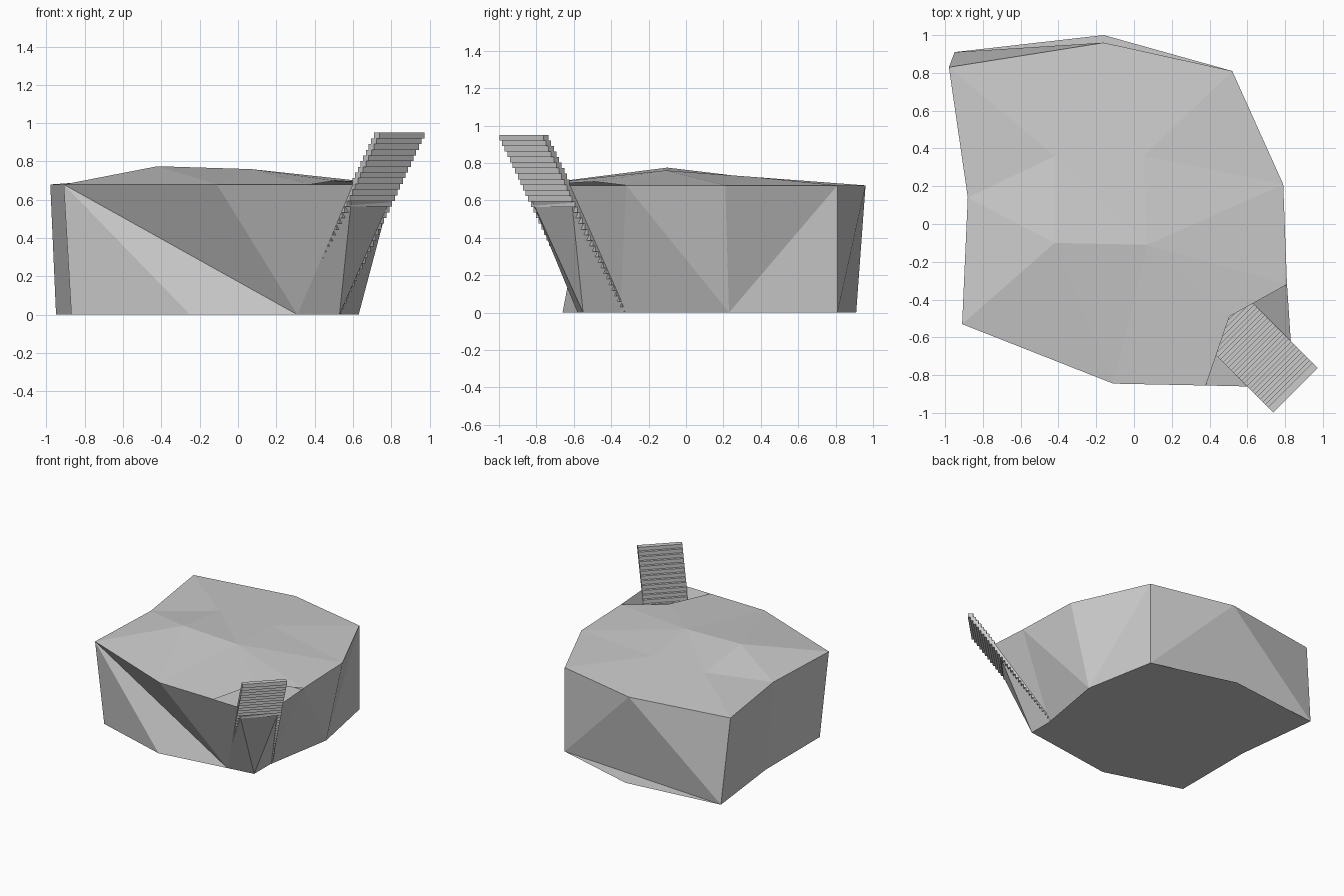
import bpy, bmesh
from mathutils import Matrix, Vector
from math import radians

if "Cube" in bpy.data.objects:
    bpy.data.objects.remove(bpy.data.objects["Cube"])

T = 0.68  # rim height

# Rock: named rim points (t), base points (b) and hill points (h)
rim = {"BL": (-.98, .83), "BM": (-.16, .96), "BR": (.52, .81), "RM": (.79, .21),
       "R2": (.81, -.32), "C2": (.83, -.62), "C1": (.60, -.86), "F2": (.38, -.855),
       "FM": (-.11, -.845), "FL": (-.91, -.53), "LM": (-.88, .14)}
base = {"BL": (-.95, .91), "BM": (-.16, 1.0), "BR": (.52, .81), "RM": (.63, .23),
        "R2": (.53, -.35), "C": (.53, -.55), "F2": (.31, -.58),
        "FM": (-.25, -.66), "FL": (-.87, -.47), "LM": (-.87, .22)}
hill = {"1": (-.42, .36, .72), "2": (.05, .36, .725), "3": (-.42, -.10, .775),
        "4": (.07, -.11, .76), "Q": (.505, -.49, .70)}

# Ground surface on top, open at the stair corner
ground = ["tBL h1 tBM", "tBM h1 h2", "tBM h2 tBR", "tBR h2 tRM", "tBL tLM h1",
          "tLM h3 h1", "tLM tFL h3", "tFL tFM h3", "tFM h4 h3", "tFM tF2 h4", "tF2 hQ h4",
          "hQ tR2 h4", "tR2 tRM h4", "tRM h2 h4", "h1 h3 h4", "h1 h4 h2"]
# Leaning side walls
walls = ["tBL bBL tBM", "bBL bBR tBM", "bBR tBR tBM", "bBL bBM bBR",
         "tBR bBR bRM", "tBR bRM tRM", "tRM bRM tR2", "bRM bR2 tR2",
         "tR2 bR2 tC2", "bR2 bC tC2", "tC2 bC tC1", "tC1 bC bF2", "tC1 bF2 tF2",
         "tFL bFL bFM", "tFL bFM bF2", "tFL bF2 tFM", "tFM bF2 tF2",
         "tFL bFL bLM", "tFL bLM tLM", "tLM bLM bBL", "tLM bBL tBL"]


def finish(bm, name):
    bmesh.ops.recalc_face_normals(bm, faces=bm.faces)
    me = bpy.data.meshes.new(name)
    bm.to_mesh(me)
    bm.free()
    ob = bpy.data.objects.new(name, me)
    bpy.context.collection.objects.link(ob)
    return ob


bm = bmesh.new()
v = {"t" + k: bm.verts.new((*p, T)) for k, p in rim.items()}
v.update({"b" + k: bm.verts.new((*p, 0)) for k, p in base.items()})
v.update({"h" + k: bm.verts.new(p) for k, p in hill.items()})
for f in ground + walls:
    bm.faces.new([v[n] for n in f.split()])
bm.faces.new([v["b" + k] for k in base])
finish(bm, "rock_platform")

# Stairs: thin overlapping slabs climbing outwards over the front right corner
STEPS, TOP, WIDTH, DEPTH, RUN = 32, 0.95, 0.332, 0.04, 0.014
rise = TOP / STEPS
bm = bmesh.new()
for i in range(STEPS):
    back = (STEPS - 1 - i) * RUN
    place = (Matrix.Translation(Vector((.841 - back, -.866 + back, (i + .5) * rise)))
             @ Matrix.Rotation(radians(45), 4, 'Z')
             @ Matrix.Diagonal((WIDTH, DEPTH, rise, 1)))
    bmesh.ops.create_cube(bm, size=1, matrix=place)
finish(bm, "stairs")
